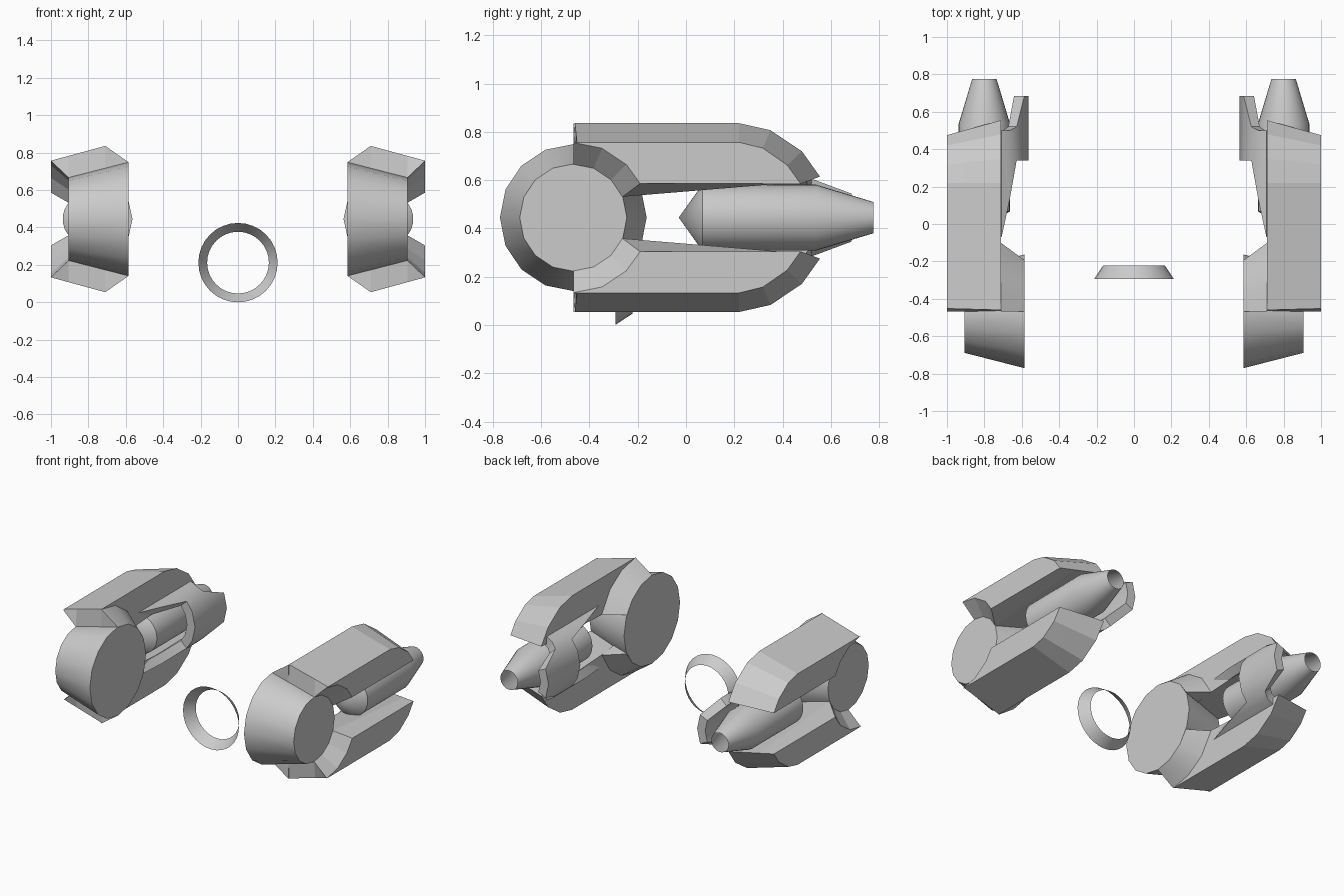
import bpy, bmesh
from math import sin, cos, radians, pi

if "Cube" in bpy.data.objects:
    bpy.data.objects.remove(bpy.data.objects["Cube"])

ZC = 0.445           # height of the pod axis
DY = -0.467          # y of the front drum axis


def loft(name, loops, flip_x=1, flip_z=1, cap_start=True, cap_end=True, smooth=30):
    """Bridge closed loops of equal length; optionally mirror in x and about z = ZC."""
    bm = bmesh.new()
    rows = [[bm.verts.new((x * flip_x, y, ZC + (z - ZC) * flip_z)) for x, y, z in lp]
            for lp in loops]
    n = len(rows[0])
    for a, b in zip(rows, rows[1:]):
        for i in range(n):
            j = (i + 1) % n
            bm.faces.new((a[i], a[j], b[j], b[i]))
    if cap_start:
        bm.faces.new(rows[0])
    if cap_end:
        bm.faces.new(rows[-1])
    bmesh.ops.remove_doubles(bm, verts=bm.verts, dist=0.0005)
    bmesh.ops.recalc_face_normals(bm, faces=bm.faces)
    me = bpy.data.meshes.new(name)
    bm.to_mesh(me)
    bm.free()
    ob = bpy.data.objects.new(name, me)
    bpy.context.collection.objects.link(ob)
    if smooth:
        bpy.ops.object.select_all(action='DESELECT')
        ob.select_set(True)
        bpy.context.view_layer.objects.active = ob
        bpy.ops.object.shade_smooth_by_angle(angle=radians(smooth))
    return ob


def ring_x(x, r, n=16):
    return [(x, DY + r * cos(2 * pi * i / n), ZC + r * sin(2 * pi * i / n)) for i in range(n)]


def ring_y(y, r, cx, cz, n=32):
    return [(cx + r * cos(2 * pi * i / n), y, cz + r * sin(2 * pi * i / n)) for i in range(n)]


def drum_arc(x, r, end):
    return [(x, DY + r * cos(radians(a)), ZC + r * sin(radians(a))) for a in (90, 67.5, 45, end)]


# shell contours (y, z): rear bottom up and forward to the front top
OUTER = [(.475, .585), (.42, .662), (.318, .733), (.22, .757), (-.452, .757)]
RIDGE = [(.555, .615), (.48, .72), (.35, .807), (.22, .836), (-.46, .836)]


def shell_loop(x, r, end):
    t = (1.0 - x) / 0.29
    rest = [(x, a[0] + (b[0] - a[0]) * t, a[1] + (b[1] - a[1]) * t)
            for a, b in zip(OUTER, RIDGE)]
    return drum_arc(x, r, end) + rest


for sx, side in ((1, "right"), (-1, "left")):
    # tapered front drum
    loft("drum_" + side, [ring_x(.585, .304), ring_x(.905, .222)], sx)

    # engine with pointed front and open tapered nozzle
    prof = [(-.03, 0.0002), (.068, .137), (.537, .137), (.776, .065)]
    loft("engine_" + side, [ring_y(y, r, .8, ZC) for y, r in prof], sx,
         cap_start=False, cap_end=False)

    # curved bracket around the inner side of the engine, with forward prongs
    loops = []
    for a, front, rear in ((-67, -.07, .5), (-55, .13, .5), (-43, .34, .52), (-25, .34, .685),
                           (0, .34, .685), (25, .34, .685), (43, .34, .52), (55, .13, .5),
                           (67, -.07, .5)):
        c, s = cos(radians(a)), sin(radians(a))
        loops.append([(.8 - r * c, y, ZC + r * s)
                      for r, y in ((.236, front), (.236, rear), (.175, rear), (.175, front))])
    loft("bracket_" + side, loops, sx)

    for sz, level in ((1, "upper"), (-1, "lower")):
        # long armour shell, hollowed around the drum
        loft(f"shell_{level}_{side}",
             [shell_loop(1.0, .311, 27), shell_loop(.905, .221, 23), shell_loop(.71, .26, 30)],
             sx, sz, smooth=0)
        # flared collar joining the drum to the shell ridge
        sections = zip(drum_arc(.585, .304, 26), drum_arc(.71, .391, 21), drum_arc(.71, .25, 28))
        loft(f"collar_{level}_{side}", [list(s) for s in sections], sx, sz)

# open conical ring in the middle
loft("centre_ring", [ring_y(-.293, .212, 0, .212), ring_y(-.222, .165, 0, .212)],
     cap_start=False, cap_end=False)
